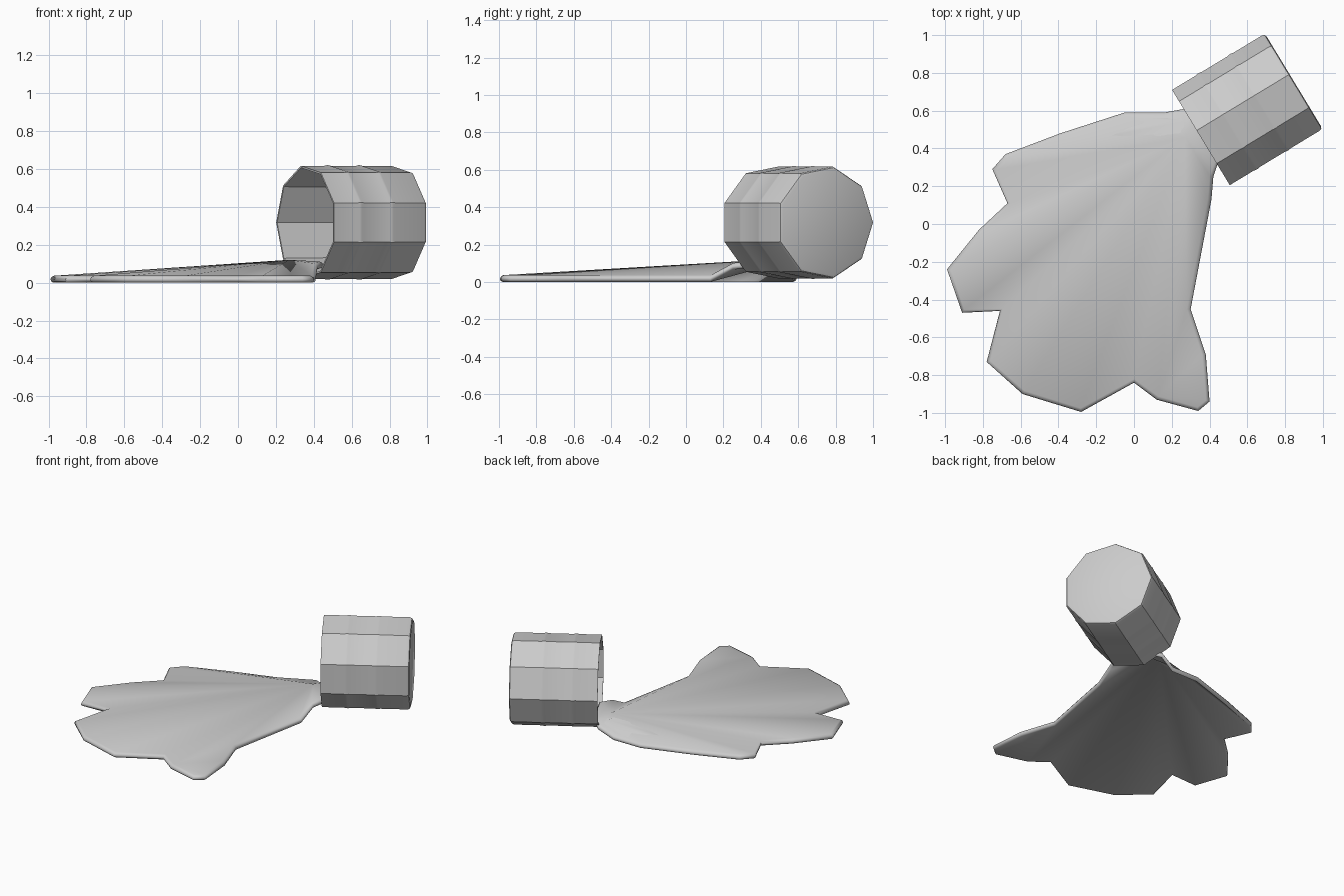
import bpy, bmesh, math
from mathutils import Matrix, Vector

if "Cube" in bpy.data.objects:
    bpy.data.objects.remove(bpy.data.objects["Cube"])


def make_object(name, bm, angle):
    bmesh.ops.recalc_face_normals(bm, faces=bm.faces)
    mesh = bpy.data.meshes.new(name)
    bm.to_mesh(mesh)
    bm.free()
    obj = bpy.data.objects.new(name, mesh)
    bpy.context.collection.objects.link(obj)
    bpy.ops.object.select_all(action='DESELECT')
    obj.select_set(True)
    bpy.context.view_layer.objects.active = obj
    bpy.ops.object.shade_smooth_by_angle(angle=math.radians(angle))
    return obj


# Tipped barrel: nine-sided profile swept along its axis, open at the mouth
SIDES, R, L = 9, 0.304, 0.575
profile = [(L - 0.02, 0), (L - 0.02, R - 0.02), (0, R - 0.01), (0, R)]
for rib in (0.165, 0.36):
    profile += [(rib - 0.018, R), (rib - 0.006, R + 0.003),
                (rib + 0.006, R + 0.003), (rib + 0.018, R)]
profile += [(L - 0.018, R), (L - 0.005, R - 0.006), (L, R - 0.02), (L, 0)]

bm = bmesh.new()
rings = []
for d, r in profile:
    n = SIDES if r else 1
    rings.append([bm.verts.new((d, r * math.cos(i * math.tau / SIDES),
                                r * math.sin(i * math.tau / SIDES))) for i in range(n)])
for a, b in zip(rings, rings[1:]):
    for i in range(SIDES):
        j = (i + 1) % SIDES
        if len(a) == 1:
            bm.faces.new((a[0], b[i], b[j]))
        elif len(b) == 1:
            bm.faces.new((a[i], a[j], b[0]))
        else:
            bm.faces.new((a[i], a[j], b[j], b[i]))
barrel = make_object("barrel", bm, 32)
barrel.matrix_world = (Matrix.Translation((0.359, 0.45, 0.318))
                       @ Matrix.Rotation(math.radians(31.2), 4, 'Z'))

# Spilled puddle: clockwise outline (x, y, lift), rising into the barrel mouth
outline = [(0.42, 0.25, 0.065), (0.41, 0.13, 0), (0.30, -0.45, 0), (0.38, -0.69, 0),
           (0.40, -0.94, 0), (0.34, -0.99, 0), (0.12, -0.93, 0), (0, -0.84, 0),
           (-0.28, -0.995, 0), (-0.59, -0.90, 0), (-0.78, -0.73, 0), (-0.71, -0.46, 0),
           (-0.91, -0.47, 0), (-0.99, -0.24, 0), (-0.82, -0.03, 0), (-0.67, 0.11, 0),
           (-0.75, 0.29, 0), (-0.68, 0.37, 0), (-0.39, 0.48, 0), (-0.05, 0.59, 0),
           (0.16, 0.59, 0), (0.27, 0.61, 0.055), (0.33, 0.56, 0.075), (0.45, 0.34, 0.075)]
pts = [Vector(p) for p in outline]
N = len(pts)
inward = []
for i, p in enumerate(pts):
    a = (p - pts[i - 1]).xy.normalized()
    b = (pts[(i + 1) % N] - p).xy.normalized()
    t = (a + b).normalized()
    inward.append(Vector((t.y, -t.x, 0)))

bm = bmesh.new()
loops = []
for inset, z in ((0.015, 0), (0.003, 0.006), (0, 0.018), (0.006, 0.029), (0.02, 0.036)):
    loops.append([bm.verts.new(p + n * inset + Vector((0, 0, z)))
                  for p, n in zip(pts, inward)])
for lo, hi in zip(loops, loops[1:]):
    for i in range(N):
        j = (i + 1) % N
        bm.faces.new((lo[i], lo[j], hi[j], hi[i]))

# Top and underside slope from the rim up to a crest at the mouth;
# the front right lobe (points 2 to 6) stays flat
for loop, crest in ((loops[-1], (0.27, 0.46, 0.12)), (loops[0], (0.24, 0.54, 0.11))):
    apex = bm.verts.new(crest)
    bm.faces.new(loop[2:7])
    fan = loop[:3] + loop[6:]
    for i, v in enumerate(fan):
        bm.faces.new((v, fan[(i + 1) % len(fan)], apex))
bmesh.ops.triangulate(bm, faces=[f for f in bm.faces if len(f.verts) > 4])
bmesh.ops.translate(bm, verts=bm.verts, vec=(0, 0, 0.001))
make_object("spilled_puddle", bm, 60)
